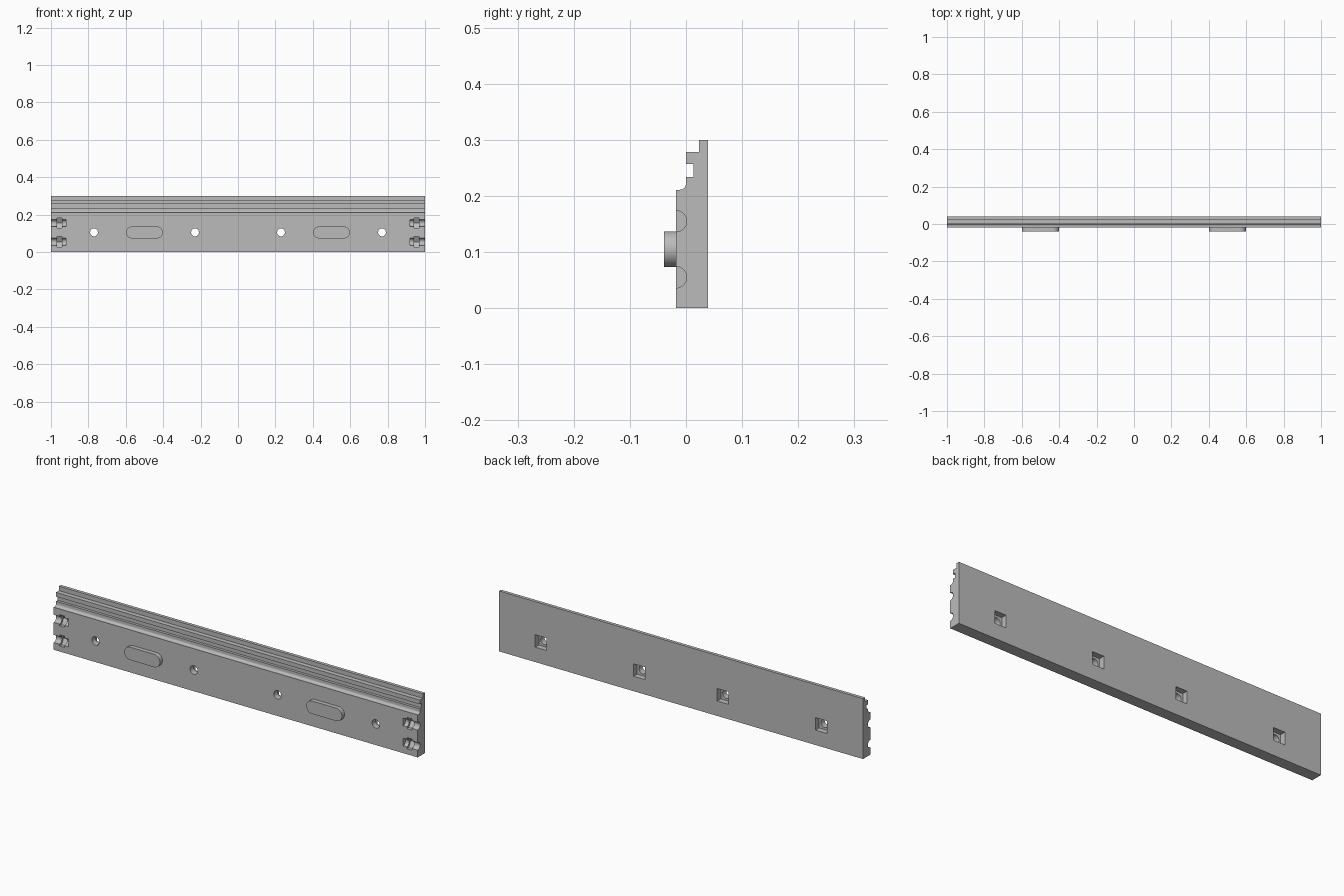
import bpy, bmesh, math
from mathutils import Matrix

cube = bpy.data.objects.get("Cube")
if cube:
    bpy.data.objects.remove(cube, do_unlink=True)

grey = bpy.data.materials.new("plain_grey")
grey.use_nodes = True
colour = (0.5, 0.5, 0.5, 1)
grey.diffuse_color = colour
grey.node_tree.nodes["Principled BSDF"].inputs["Base Color"].default_value = colour

FRONT, BACK = -0.018, 0.039
HOLE_Z = 0.105


def make_object(name, bm):
    bmesh.ops.recalc_face_normals(bm, faces=bm.faces)
    mesh = bpy.data.meshes.new(name)
    bm.to_mesh(mesh)
    bm.free()
    mesh.materials.append(grey)
    obj = bpy.data.objects.new(name, mesh)
    bpy.context.collection.objects.link(obj)
    return obj


def extrude(bm, points, offset):
    """Sweep a closed outline into a solid."""
    face = bm.faces.new([bm.verts.new(p) for p in points])
    moved = bmesh.ops.extrude_face_region(bm, geom=[face])["geom"]
    verts = [v for v in moved if isinstance(v, bmesh.types.BMVert)]
    bmesh.ops.translate(bm, verts=verts, vec=offset)


def rod(bm, axis, centre, radius, length, sides):
    turn = Matrix.Rotation(math.pi / 2, 4, "Y" if axis == "X" else "X")
    bmesh.ops.create_cone(bm, cap_ends=True, segments=sides, radius1=radius,
                          radius2=radius, depth=length,
                          matrix=Matrix.Translation(centre) @ turn)


def box(bm, centre, size):
    bmesh.ops.create_cube(bm, size=1, matrix=Matrix.Translation(centre)
                          @ Matrix.Diagonal((*size, 1)))


# Rail cross-section: stepped top, square slot and small cove
cove = [(-0.011 + 0.011 * math.sin(a), 0.222 - 0.011 * math.cos(a))
        for a in [math.pi / 2 * i / 8 for i in range(9)]]
profile = [(BACK, 0), (FRONT, 0), (FRONT, 0.211), *cove,
           (0, 0.234), (0.013, 0.234), (0.013, 0.257), (0, 0.257),
           (0, 0.278), (0.023, 0.278), (0.023, 0.3), (BACK, 0.3)]
bm = bmesh.new()
extrude(bm, [(-1, y, z) for y, z in profile], (2, 0, 0))
rail = make_object("rail", bm)

# Cutters: end grooves, nut slots, bolt holes and rear pockets
grooves, nuts, holes, pockets = [bmesh.new() for _ in range(4)]
for side in (-1, 1):
    for z in (0.055, 0.155):
        rod(grooves, "X", (side * 1.0, FRONT, z), 0.019, 0.16, 32)
        rod(nuts, "X", (side * 0.954, FRONT, z), 0.032, 0.028, 6)
    for x in (0.23, 0.77):
        rod(holes, "Y", (side * x, 0, HOLE_Z), 0.021, 0.2, 32)
        box(pockets, (side * x, BACK, HOLE_Z), (0.062, 0.056, 0.062))

for name, cutter_mesh in (("groove_cutter", grooves), ("nut_cutter", nuts),
                          ("hole_cutter", holes), ("pocket_cutter", pockets)):
    cutter = make_object(name, cutter_mesh)
    cutter.hide_render = True
    bpy.context.view_layer.objects.active = rail
    mod = rail.modifiers.new(name, "BOOLEAN")
    mod.operation, mod.solver, mod.object = "DIFFERENCE", "EXACT", cutter
    bpy.ops.object.modifier_apply(modifier=name)
    bpy.data.objects.remove(cutter, do_unlink=True)

# Rounded pads on the front
pads = []
for name, side in (("left_pad", 1), ("right_pad", -1)):
    outline = []
    for end in (1, -1):
        for i in range(17):
            a = -math.pi / 2 + math.pi * i / 16
            outline.append((side * 0.5 + end * (0.066 + 0.032 * math.cos(a)),
                            -0.039, HOLE_Z + end * 0.032 * math.sin(a)))
    bm = bmesh.new()
    extrude(bm, outline, (0, FRONT + 0.039, 0))
    pads.append(make_object(name, bm))

# Smooth the curved walls while keeping crisp edges
for obj in [rail, *pads]:
    bpy.ops.object.select_all(action="DESELECT")
    obj.select_set(True)
    bpy.context.view_layer.objects.active = obj
    bpy.ops.object.shade_smooth_by_angle(angle=math.radians(30))
